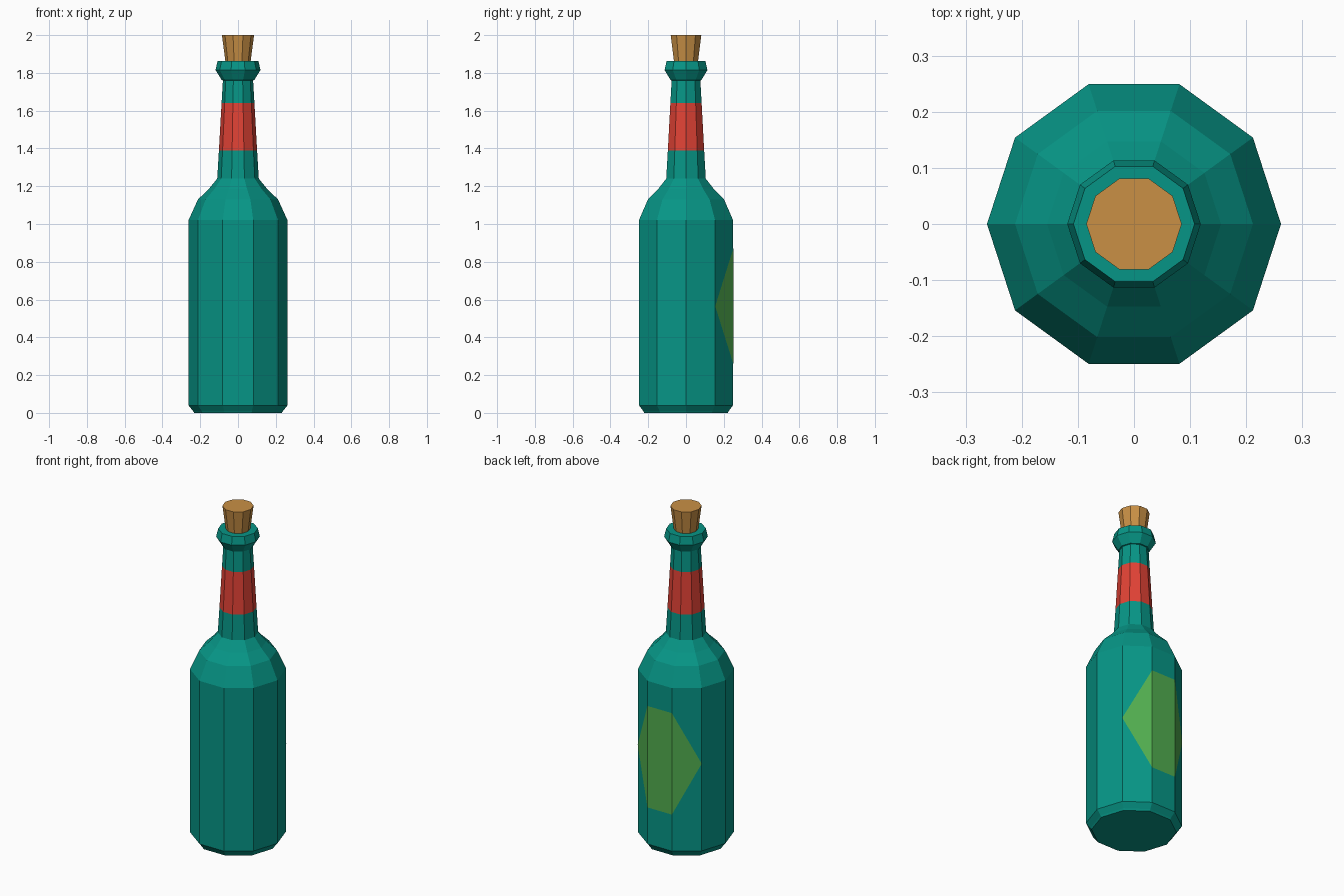
import bpy, bmesh
from math import cos, sin, pi

if "Cube" in bpy.data.objects:
    bpy.data.objects.remove(bpy.data.objects["Cube"])

SIDES = 10


def material(name, hex_code):
    # sRGB hex to linear colour
    rgb = [(int(hex_code[i:i + 2], 16) / 255) ** 2.2 for i in (0, 2, 4)]
    m = bpy.data.materials.new(name)
    m.diffuse_color = (*rgb, 1)
    m.use_nodes = True
    m.node_tree.nodes["Principled BSDF"].inputs["Base Color"].default_value = m.diffuse_color
    return m


def point(r, i, z):
    a = 2 * pi * i / SIDES
    return (r * cos(a), r * sin(a), z)


def finish(name, bm, mats):
    mesh = bpy.data.meshes.new(name)
    bm.to_mesh(mesh)
    bm.free()
    for m in mats:
        mesh.materials.append(m)
    obj = bpy.data.objects.new(name, mesh)
    bpy.context.collection.objects.link(obj)


def turned(name, profile, mats, band=None):
    # Ten-sided solid from (radius, z) rings; band = ring index with second material
    bm = bmesh.new()
    rings = [[bm.verts.new(point(r, i, z)) for i in range(SIDES)] for r, z in profile]
    for k, (lo, hi) in enumerate(zip(rings, rings[1:])):
        for i in range(SIDES):
            j = (i + 1) % SIDES
            f = bm.faces.new((lo[i], lo[j], hi[j], hi[i]))
            f.material_index = int(k == band)
    bm.faces.new(rings[0][::-1])
    bm.faces.new(rings[-1])
    finish(name, bm, mats)


glass = material("glass", "0F9485")
red = material("red_band", "E04438")
green = material("label_green", "52AC50")
cork = material("cork", "C88F47")

# Glass bottle with red band on the neck
turned("bottle", [
    (0.232, 0), (0.238, 0.01), (0.262, 0.04), (0.262, 1.02), (0.212, 1.13),
    (0.155, 1.185), (0.11, 1.24), (0.101, 1.39), (0.087, 1.64), (0.08, 1.76),
    (0.086, 1.762), (0.119, 1.815), (0.108, 1.863)], [glass, red], band=7)

# Tapered cork
turned("cork_stopper", [(0.066, 1.855), (0.085, 2.0)], [cork])

# Pointed label wrapped over three back faces
bm = bmesh.new()
R, MID, HALF = 0.2632, 0.565, 0.305
tip_r, tip_l = (bm.verts.new(point(R, i, MID)) for i in (1, 4))
b2, b3, t3, t2 = (bm.verts.new(point(R, i, MID + s * HALF))
                  for i, s in ((2, -1), (3, -1), (3, 1), (2, 1)))
for f in ((tip_r, b2, t2), (b2, b3, t3, t2), (b3, tip_l, t3)):
    bm.faces.new(f)
finish("back_label", bm, [green])
